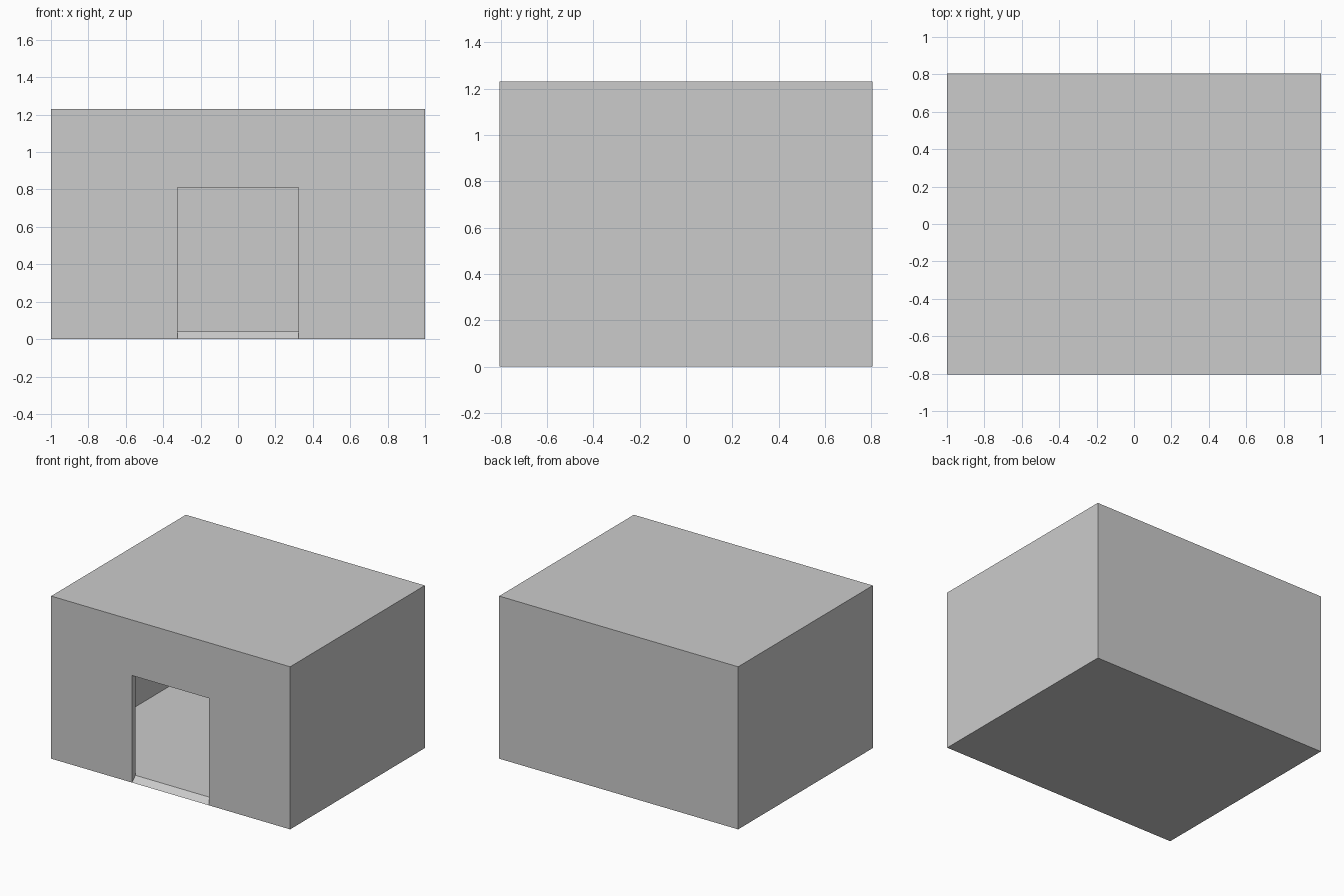
import bpy
import bmesh
from mathutils import Matrix, Vector

if "Cube" in bpy.data.objects:
    bpy.data.objects.remove(bpy.data.objects["Cube"])

HX, HY, H = 1.0, 0.805, 1.23      # half width, half depth, height
DOOR_X, DOOR_Z = 0.323, 0.81      # half door width, door height
T = 0.04                          # wall thickness


def clamp(v, low, high):
    return max(low, min(high, v))


bm = bmesh.new()

# Outer box
bmesh.ops.create_cube(bm, size=1, matrix=Matrix.Translation((0, 0, H / 2))
                      @ Matrix.Diagonal((2 * HX, 2 * HY, H, 1)))

# Cut the door outline and open the doorway
for co, no in (((-DOOR_X, 0, 0), (1, 0, 0)), ((DOOR_X, 0, 0), (1, 0, 0)),
               ((0, 0, DOOR_Z), (0, 0, 1))):
    bmesh.ops.bisect_plane(bm, geom=bm.verts[:] + bm.edges[:] + bm.faces[:],
                           plane_co=co, plane_no=no)
door = [f for f in bm.faces if f.normal.y < -0.9
        and abs(f.calc_center_median().x) < DOOR_X
        and f.calc_center_median().z < DOOR_Z]
bmesh.ops.delete(bm, geom=door, context='FACES')
bmesh.ops.dissolve_limit(bm, angle_limit=0.01, verts=bm.verts[:], edges=bm.edges[:])

# Inner room: a copy of the shell pulled in by the wall thickness
copy = bmesh.ops.duplicate(bm, geom=bm.verts[:] + bm.edges[:] + bm.faces[:])["geom"]
for v in copy:
    if isinstance(v, bmesh.types.BMVert):
        v.co = Vector((clamp(v.co.x, T - HX, HX - T),
                       clamp(v.co.y, T - HY, HY - T),
                       clamp(v.co.z, T, H - T)))

# Door jambs, lintel and sloping sill
bmesh.ops.bridge_loops(bm, edges=[e for e in bm.edges if e.is_boundary])
bmesh.ops.recalc_face_normals(bm, faces=bm.faces[:])

mesh = bpy.data.meshes.new("room_shell")
bm.to_mesh(mesh)
bm.free()
bpy.context.collection.objects.link(bpy.data.objects.new("room_shell", mesh))
